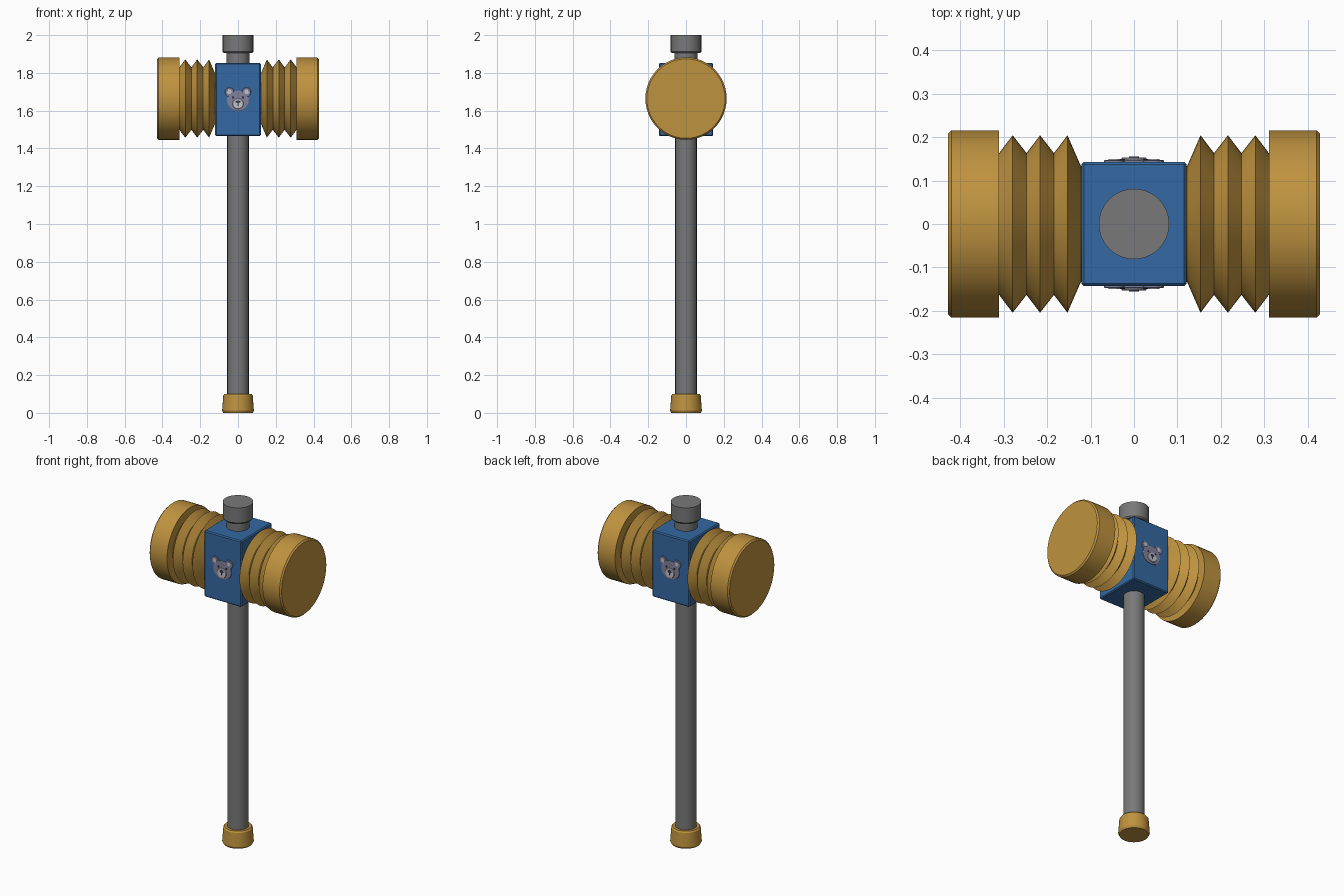
import bpy, bmesh
from math import pi, sin, cos, radians
from mathutils import Matrix

if "Cube" in bpy.data.objects:
    bpy.data.objects.remove(bpy.data.objects["Cube"])


def material(name, rgb):
    m = bpy.data.materials.new(name)
    m.diffuse_color = (*rgb, 1)
    m.use_nodes = True
    m.node_tree.nodes["Principled BSDF"].inputs["Base Color"].default_value = m.diffuse_color
    return m


GOLD = material("gold", (0.52, 0.29, 0.05))
BLUE = material("blue", (0.035, 0.14, 0.36))
GREY = material("dark_grey", (0.19, 0.19, 0.19))
LILAC = material("lilac_grey", (0.22, 0.22, 0.34))
PALE = material("pale_grey", (0.55, 0.55, 0.62))
DARK = material("dark", (0.05, 0.05, 0.08))


def finish(name, bm, mat, angle=25):
    bmesh.ops.recalc_face_normals(bm, faces=bm.faces)
    me = bpy.data.meshes.new(name)
    bm.to_mesh(me)
    bm.free()
    ob = bpy.data.objects.new(name, me)
    bpy.context.collection.objects.link(ob)
    me.materials.append(mat)
    bpy.ops.object.select_all(action='DESELECT')
    ob.select_set(True)
    bpy.context.view_layer.objects.active = ob
    bpy.ops.object.shade_smooth_by_angle(angle=radians(angle))
    return ob


def lathe(name, profile, mat, matrix=Matrix(), n=48):
    """Revolve (radius, height) points about z, cap both ends, then transform."""
    bm = bmesh.new()
    rings = [[bm.verts.new((r * cos(2 * pi * i / n), r * sin(2 * pi * i / n), h))
              for i in range(n)] for r, h in profile]
    for a, b in zip(rings, rings[1:]):
        for i in range(n):
            j = (i + 1) % n
            bm.faces.new((a[i], a[j], b[j], b[i]))
    bm.faces.new(rings[0])
    bm.faces.new(rings[-1])
    bm.transform(matrix)
    return finish(name, bm, mat)


# Handle, its top cap and bottom grip
lathe("handle", [(0.057, 0.05), (0.057, 1.5)], GREY)
lathe("top_neck", [(0.061, 1.80), (0.061, 1.93)], GREY)
lathe("top_cap", [(0.076, 1.905), (0.081, 1.912), (0.081, 2.0)], GREY)
lathe("handle_grip", [(0.078, 0), (0.084, 0.012), (0.078, 0.092), (0.072, 0.1)], GOLD)

# Central block
bm = bmesh.new()
bmesh.ops.create_cube(bm, size=1, matrix=Matrix.Translation((0, 0, 1.659))
                      @ Matrix.Diagonal((0.242, 0.286, 0.388, 1)))
bmesh.ops.bevel(bm, geom=bm.edges[:], offset=0.006, segments=1, affect='EDGES')
finish("centre_block", bm, BLUE)

# Bellows and striking heads on both sides
for side, s in (("right", 1), ("left", -1)):
    place = (Matrix.Translation((0, 0, 1.664)) @ Matrix.Diagonal((1, 1, 1.015, 1))
             @ Matrix.Rotation(s * pi / 2, 4, 'Y'))
    folds = [(0.13, 0.10), (0.133, 0.122)]
    for k in range(3):
        folds += [(0.204, 0.153 + 0.063 * k), (0.163, 0.184 + 0.063 * k)]
    folds.append((0.163, 0.32))
    lathe(side + "_bellows", folds, GOLD, place)
    lathe(side + "_head", [(0.215, 0.31), (0.215, 0.42), (0.207, 0.428)], GOLD, place)

# Bear face badge on front and back: (part, x, z, half width, half height, outer y, material)
parts = [
    ("head", 0, 1.652, 0.059, 0.054, 0.148, LILAC),
    ("ear_a", -0.045, 1.698, 0.024, 0.024, 0.1475, LILAC),
    ("ear_b", 0.045, 1.698, 0.024, 0.024, 0.1475, LILAC),
    ("inner_ear_a", -0.046, 1.700, 0.013, 0.013, 0.149, PALE),
    ("inner_ear_b", 0.046, 1.700, 0.013, 0.013, 0.149, PALE),
    ("muzzle", 0, 1.637, 0.029, 0.028, 0.153, PALE),
    ("nose", 0, 1.647, 0.012, 0.008, 0.155, DARK),
    ("mouth", 0, 1.633, 0.002, 0.011, 0.154, DARK),
    ("eye_a", -0.026, 1.668, 0.006, 0.006, 0.150, DARK),
    ("eye_b", 0.026, 1.668, 0.006, 0.006, 0.150, DARK),
]
for face, turn in (("front", 0), ("back", pi)):
    for part, x, z, rx, rz, y, mat in parts:
        place = (Matrix.Rotation(turn, 4, 'Z') @ Matrix.Translation((x, 0, z))
                 @ Matrix.Rotation(pi / 2, 4, 'X') @ Matrix.Diagonal((rx, rz, 1, 1)))
        lathe(f"{face}_bear_{part}", [(1, 0.138), (1, y - 0.002), (0.94, y)], mat, place, 24)
